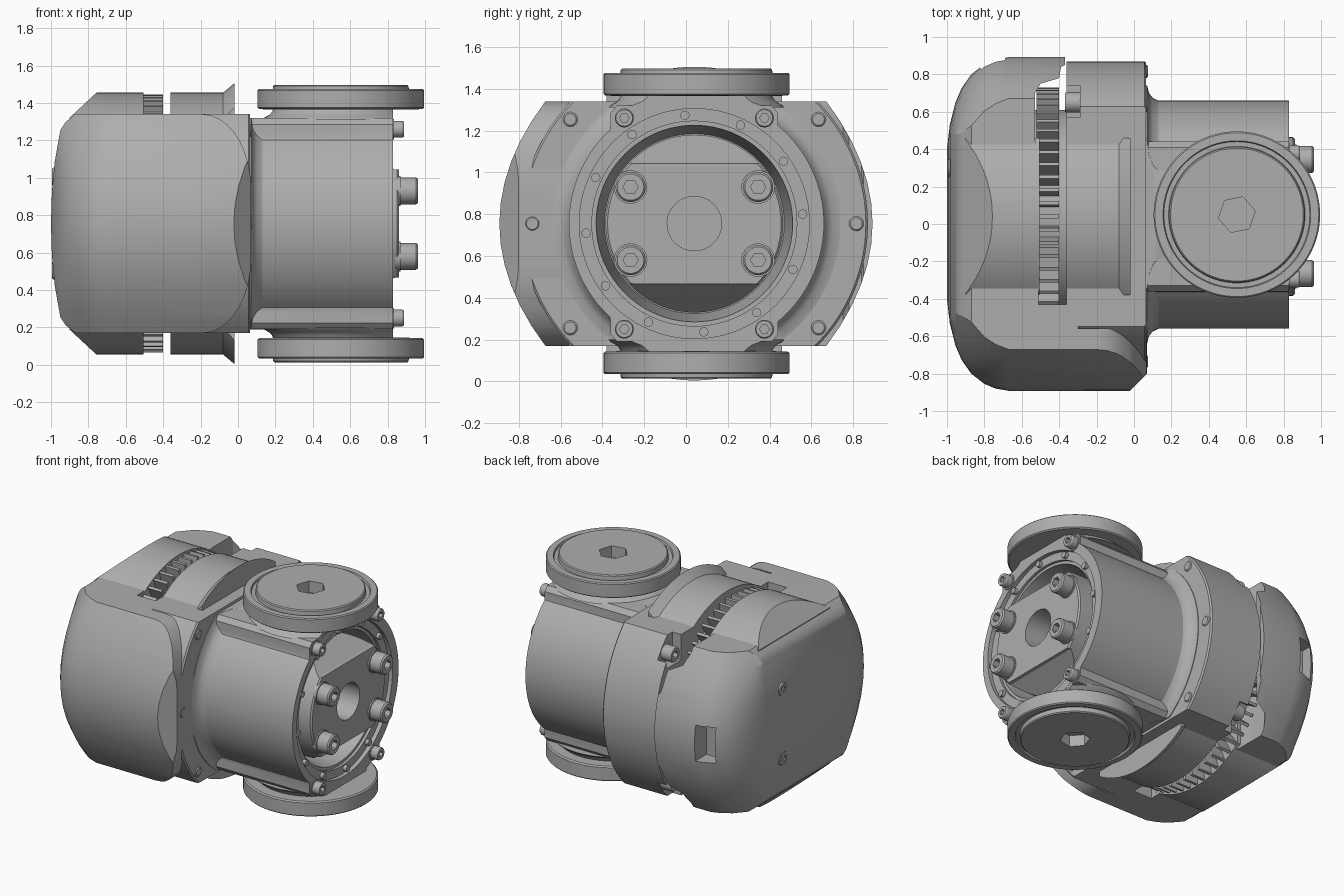
import bpy, bmesh
from math import sin, cos, pi, radians

if "Cube" in bpy.data.objects:
    bpy.data.objects.remove(bpy.data.objects["Cube"], do_unlink=True)

MID = 0.755   # height of the main axis
CY = 0.04     # y of the main axis
parts = []

grey = bpy.data.materials.new("cast_grey")
grey.use_nodes = True
shade = (0.42, 0.42, 0.42, 1)
grey.diffuse_color = shade
grey.node_tree.nodes["Principled BSDF"].inputs["Base Color"].default_value = shade


def place(axis, u, v, w):
    return {"X": (w, u, v), "Y": (u, w, v), "Z": (u, v, w)}[axis]


def finish(name, bm):
    bmesh.ops.recalc_face_normals(bm, faces=bm.faces)
    mesh = bpy.data.meshes.new(name)
    bm.to_mesh(mesh)
    bm.free()
    mesh.materials.append(grey)
    obj = bpy.data.objects.new(name, mesh)
    bpy.context.collection.objects.link(obj)
    parts.append(obj)
    return obj


def loft(name, axis, sections):
    """Skin closed outlines, given as (position along axis, points), and cap the ends."""
    bm = bmesh.new()
    rings = [[bm.verts.new(place(axis, u, v, w)) for u, v in points] for w, points in sections]
    for a, b in zip(rings, rings[1:]):
        for i in range(len(a)):
            j = (i + 1) % len(a)
            bm.faces.new((a[i], a[j], b[j], b[i]))
    bm.faces.new(rings[0])
    bm.faces.new(rings[-1])
    return finish(name, bm)


def lathe(name, axis, u, v, profile, sides=96, turn=0.0):
    """Turned solid: profile holds (position along axis, radius)."""
    angles = [turn + 2 * pi * i / sides for i in range(sides)]
    return loft(name, axis, [(w, [(u + r * cos(a), v + r * sin(a)) for a in angles])
                             for w, r in profile])


def prism(name, axis, points, low, high):
    return loft(name, axis, [(low, points), (high, points)])


def box(name, x0, x1, y0, y1, z0, z1):
    return prism(name, "Z", [(x0, y0), (x1, y0), (x1, y1), (x0, y1)], z0, z1)


def combine(obj, other, operation):
    mod = obj.modifiers.new("combine", "BOOLEAN")
    mod.operation, mod.solver, mod.object = operation, "EXACT", other
    bpy.context.view_layer.objects.active = obj
    bpy.ops.object.modifier_apply(modifier=mod.name)
    parts.remove(other)
    bpy.data.objects.remove(other, do_unlink=True)


def mirrored(half):
    """Close a half outline (x, height) by mirroring it below the main axis."""
    return [(x, MID + h) for x, h in half] + [(x, MID - h) for x, h in reversed(half) if h]


def socket_screw(name, y, z, r, x0, x1):
    screw = lathe(name, "X", y, z, [(x0, r), (x1 - 0.01 * (1 if x1 > x0 else -1), r),
                                    (x1, r * 0.88)], 32)
    depth = (x1 - x0) * 0.45
    combine(screw, lathe("hex_cutter", "X", y, z, [(x1 - depth, r * 0.5), (x1 + depth, r * 0.5)], 6),
            "DIFFERENCE")


# Rear cover: L-shaped plan, trimmed by a rounding bowl and a domed side outline
plan = [(-1.1, -1), (-0.13, -1), (0.07, -0.8), (0.07, -0.56), (-0.3, -0.56), (-0.3, -0.43),
        (-0.51, -0.43), (-0.51, 0.4), (-0.53, 0.45), (-0.53, 0.7), (-0.5, 0.75), (-0.4, 0.78),
        (-0.39, 0.84), (-0.37, 0.85), (-0.37, 1), (-1.1, 1)]
cover = prism("rear_cover", "Z", plan, 0.1, 1.4)


def bulged(wide, edge, height=0.59, steps=12):
    """Section with flat top and bottom and sides that bulge from edge to wide."""
    ts = [-1 + 2 * i / steps for i in range(steps + 1)]
    right = [(edge + (wide - edge) * (1 - t * t), MID + height * t) for t in ts]
    return right + [(-y, z) for y, z in reversed(right)]


bowl = [(-1.01, 0.3, 0.22), (-1.0, 0.4, 0.28), (-0.985, 0.53, 0.34), (-0.955, 0.65, 0.4),
        (-0.92, 0.73, 0.45), (-0.87, 0.8, 0.52), (-0.8, 0.855, 0.6), (-0.74, 0.88, 0.64),
        (-0.67, 0.892, 0.667), (0.3, 0.893, 0.67)]
combine(cover, loft("bowl_trim", "X", [(x, bulged(w, e)) for x, w, e in bowl]), "INTERSECT")
corner = [(-0.19 + 0.26 * sin(radians(a)), 0.185 + 0.4 * cos(radians(a))) for a in range(0, 91, 10)]
side = [(-1.0, 0), (-0.995, 0.17), (-0.98, 0.33), (-0.95, 0.5), (-0.92, 0.545), (-0.87, 0.585)]
combine(cover, prism("side_trim", "Y", mirrored(side + corner), -1.2, 1.2), "INTERSECT")
combine(cover, box("back_window", -0.82, -0.69, 0.75, 1.0, MID - 0.13, MID + 0.13), "DIFFERENCE")
for s in (-1, 1):
    socket_screw("end_screw", 0.3, MID + s * 0.25, 0.05, -0.94, -0.994)

# Hood over the cooling slots, cut by sloping planes
hood = lathe("vent_hood", "X", CY, MID, [(-0.93, 0.7), (-0.505, 0.7)], 128)
combine(hood, prism("hood_trim", "Y", mirrored([(-0.9, 0.567), (-0.76, 0.697), (-0.74, 0.72),
                                               (-0.4, 0.72)]), CY - 0.42, CY + 0.42), "INTERSECT")

# Cooling fins around the core
lathe("vent_core", "X", CY, MID, [(-0.6, 0.57), (-0.2, 0.57)])
bm = bmesh.new()
for i in range(60):
    a = 2 * pi * i / 60
    ends = []
    for x in (-0.52, -0.4):
        ends.append([bm.verts.new((x, CY + r * cos(a) - t * sin(a), MID + r * sin(a) + t * cos(a)))
                     for r, t in ((0.54, -0.01), (0.69, -0.01), (0.69, 0.01), (0.54, 0.01))])
    p, q = ends
    bm.faces.new(p)
    bm.faces.new(q)
    for k in range(4):
        bm.faces.new((p[k], p[(k + 1) % 4], q[(k + 1) % 4], q[k]))
finish("cooling_fins", bm)

# Middle drum with its raised collar
drum = lathe("middle_drum", "X", CY, MID, [(-0.36, 0.7), (-0.08, 0.7), (-0.02, 0.75)], 128)
combine(drum, box("drum_trim", -1, 1, CY - 0.42, CY + 0.42, -0.2, 1.7), "INTERSECT")

# Main flange, flat above and below, with screw notches at the back
flange = lathe("main_flange", "X", CY, MID, [(-0.36, 0.83), (0.055, 0.83), (0.065, 0.82)], 128)
combine(flange, box("flat_trim", -1, 1, -1, 1, MID - 0.585, MID + 0.585), "INTERSECT")
for s in (-1, 1):
    z0, z1 = sorted((MID + s * 0.4, MID + s * 0.7))
    combine(flange, box("notch", -0.5, -0.29, 0.57, 0.74, z0, z1), "DIFFERENCE")
    socket_screw("back_screw", 0.65, MID + s * 0.47, 0.055, -0.28, -0.37)
for a in (0, 40, 140, 180, 220, 320):
    y, z = CY + 0.775 * cos(radians(a)), MID + 0.775 * sin(radians(a))
    lathe("flange_pin", "X", y, z, [(0.05, 0.035), (0.068, 0.035), (0.074, 0.028)], 24)

# Barrel housing with port block and stepped bore
barrel = lathe("barrel", "X", 0.05, MID, [(0.03, 0.69), (0.07, 0.69), (0.08, 0.65), (0.1, 0.625),
                                         (0.13, 0.61), (0.83, 0.61)], 128)
combine(barrel, box("flat_trim", -1, 1, -1, 1, MID - 0.565, MID + 0.565), "INTERSECT")
block = [(-0.37, 0.42), (-0.36, 0.47), (-0.36, 0.53), (-0.33, 0.564), (0.41, 0.564), (0.44, 0.53),
         (0.44, 0.47), (0.45, 0.42)]
combine(barrel, prism("port_block", "X", mirrored(block), 0.04, 0.829), "UNION")
combine(barrel, lathe("bore", "X", CY, MID, [(0.45, 0.43), (0.78, 0.47), (0.78, 0.49), (0.8, 0.49),
                                            (0.8, 0.55), (0.9, 0.55)]), "DIFFERENCE")
for i in range(12):
    a = radians(5 + 30 * i)
    lathe("ring_screw", "X", CY + 0.52 * cos(a), MID + 0.52 * sin(a), [(0.78, 0.022), (0.825, 0.022)], 16)

# Output hub with sloped flats and a centre hole
hub = lathe("output_hub", "X", CY, MID, [(0.44, 0.425), (0.85, 0.425), (0.86, 0.415)])
combine(hub, prism("hub_trim", "Y", mirrored([(0.3, 0.5), (0.62, 0.44), (0.835, 0.29), (0.9, 0.285)]),
                   -1, 1), "INTERSECT")
combine(hub, lathe("hole_cutter", "X", CY, MID, [(0.6, 0.13), (1, 0.13)], 48), "DIFFERENCE")
for sy in (-1, 1):
    for sz in (-1, 1):
        y, z = CY + sy * 0.305, MID + sz * 0.175
        lathe("washer", "X", y, z, [(0.84, 0.08), (0.87, 0.08)], 32)
        socket_screw("hub_bolt", y, z, 0.072, 0.86, 0.962)
        y, z = CY + sy * 0.335, MID + sz * 0.505
        lathe("bolt_seat", "X", y, z, [(0.79, 0.055), (0.835, 0.055)], 32)
        socket_screw("corner_bolt", y, z, 0.045, 0.83, 0.888)

# Top and bottom ports: trimmed neck, then disc, groove and plug with hex socket
disc = [(0.61, 0.36), (0.612, 0.435), (0.62, 0.445), (0.713, 0.445), (0.72, 0.438), (0.72, 0.395),
        (0.705, 0.39), (0.705, 0.365), (0.735, 0.362), (0.742, 0.355)]
neck = [(0.555, 0.42), (0.567, 0.41), (0.58, 0.385), (0.595, 0.37), (0.613, 0.36)]
for s, name in ((1, "top"), (-1, "bottom")):
    stem = lathe(name + "_neck", "Z", 0.55, 0.05, [(MID + s * h, r) for h, r in neck])
    combine(stem, box("neck_trim", 0, 0.828, -1, 1, -1, 2), "INTERSECT")
    port = lathe(name + "_port", "Z", 0.55, 0.05, [(MID + s * h, r) for h, r in disc])
    combine(port, lathe("hex_cutter", "Z", 0.55, 0.05, [(MID + s * 0.66, 0.1), (MID + s * 0.9, 0.1)],
                        6, 0.2), "DIFFERENCE")

# Smooth the round surfaces, keep edges sharp
bpy.ops.object.select_all(action="DESELECT")
for obj in parts:
    obj.select_set(True)
bpy.context.view_layer.objects.active = parts[0]
bpy.ops.object.shade_smooth_by_angle(angle=radians(25))
